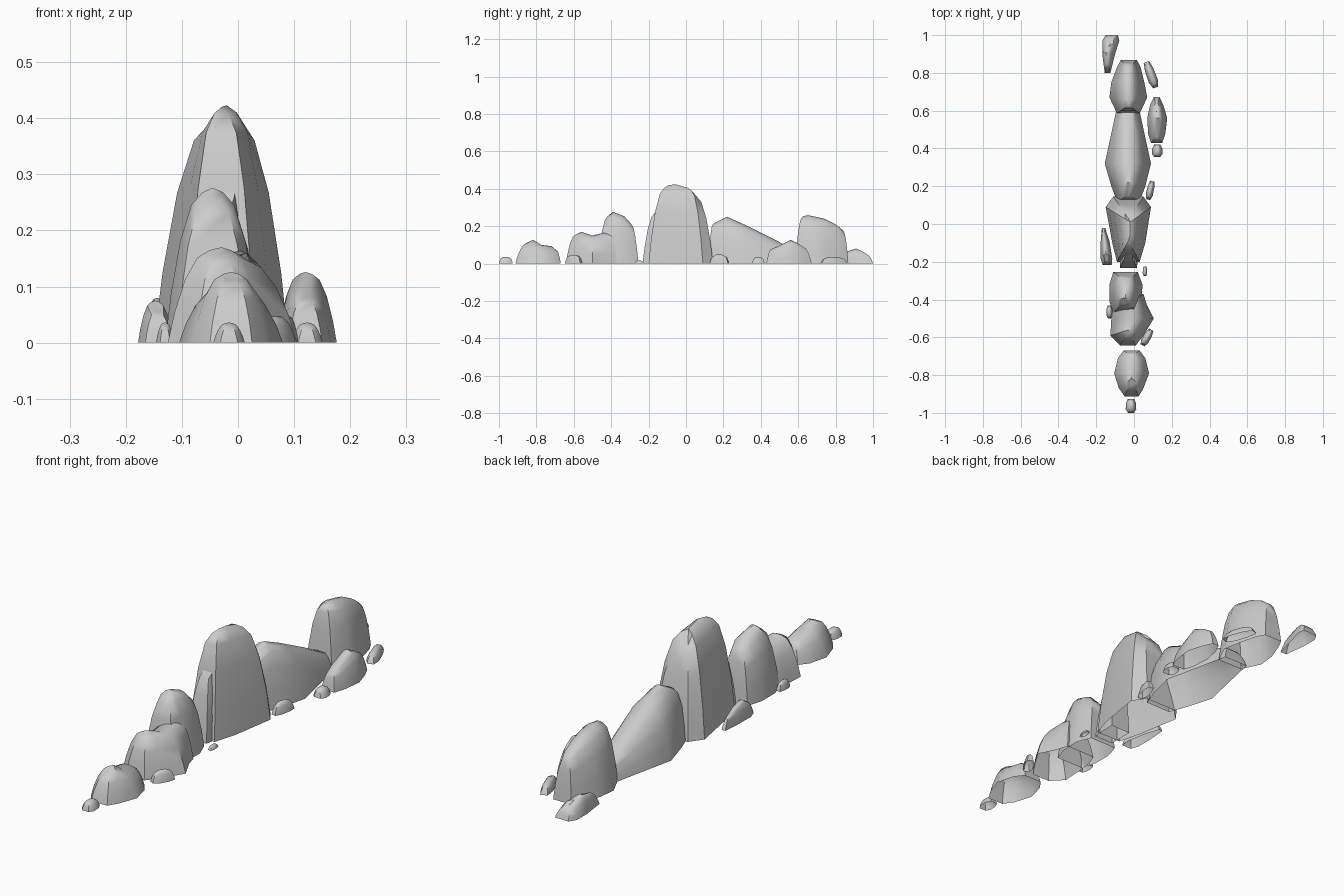
import bpy, bmesh, math

# Arch used for every cross-section: (fraction inward, fraction of height)
ARCH = [(0, 0), (.12, .31), (.32, .66), (.55, .89), (.78, .97)]


def rock(name, stations, loc=(0, 0), yaw=0):
    """Open-bottomed rock lofted along y.
    Station: base y, base left x, base right x, ridge x, ridge y, ridge z."""
    bm = bmesh.new()
    rows = []
    for y, xl, xr, rx, ry, rz in stations:
        left = [(xl + (rx - xl) * t, y + (ry - y) * t, rz * h) for t, h in ARCH]
        right = [(xr + (rx - xr) * t, y + (ry - y) * t, rz * h) for t, h in ARCH]
        pts = left + [(rx, ry, rz)] + right[::-1]
        rows.append([bm.verts.new(p) for p in pts])
    for a, b in zip(rows, rows[1:]):
        for i in range(len(a) - 1):
            bm.faces.new((a[i], b[i], b[i + 1], a[i + 1]))
    # End walls
    for r in (rows[0], rows[-1]):
        n = len(r) - 1
        for i in range(n // 2):
            quad = [r[i], r[i + 1], r[n - i - 1], r[n - i]]
            bm.faces.new(list(dict.fromkeys(quad)))
    bmesh.ops.recalc_face_normals(bm, faces=bm.faces)
    top = max(bm.faces, key=lambda f: f.calc_center_median().z)
    if top.normal.z < 0:
        bmesh.ops.reverse_faces(bm, faces=bm.faces)
    me = bpy.data.meshes.new(name)
    bm.to_mesh(me)
    bm.free()
    ob = bpy.data.objects.new(name, me)
    bpy.context.collection.objects.link(ob)
    ob.location = (*loc, 0)
    ob.rotation_euler.z = math.radians(yaw)
    bpy.context.view_layer.objects.active = ob
    ob.select_set(True)
    bpy.ops.object.shade_smooth_by_angle(angle=math.radians(40))
    ob.select_set(False)


def pebble(name, x, y, w, l, h, yaw=0):
    """Small rounded stone with half width w and half length l."""
    rock(name, [(l * s, -w * k, w * k, 0, l * r, h * q) for s, k, r, q in
                ((-1, .55, -.5, .85), (-.5, 1, -.3, 1), (.4, .95, .25, 1), (1, .6, .5, .85))],
         (x, y), yaw)


# Main chain of rocks, back to front
rock("back_rock", [
    (.585, -.09, .03, -.03, .63, .255), (.67, -.13, .07, -.03, .66, .257),
    (.75, -.12, .055, -.03, .74, .24), (.83, -.09, .035, -.03, .80, .21),
    (.868, -.07, .015, -.03, .83, .185)])
rock("long_sloping_rock", [
    (.12, -.09, .03, -.03, .15, .215), (.20, -.12, .06, -.03, .22, .25),
    (.32, -.155, .09, -.03, .32, .205), (.48, -.12, .055, -.03, .48, .125),
    (.62, -.09, .025, -.03, .58, .07)])
rock("tall_rock", [
    (-.20, -.09, .03, -.03, -.09, .42), (-.10, -.115, .06, -.02, -.055, .423),
    (.09, -.15, .09, -.02, .01, .405), (.145, -.11, .05, -.03, .03, .37)])
rock("front_slab", [
    (-.232, -.075, .015, -.03, -.145, .28), (-.21, -.075, .018, -.025, -.138, .297),
    (-.12, -.075, .02, -.025, -.12, .28)])
rock("pointed_rock", [
    (-.47, -.11, .02, -.045, -.405, .26), (-.41, -.13, .04, -.045, -.39, .276),
    (-.32, -.13, .045, -.04, -.33, .253), (-.255, -.11, .02, -.04, -.305, .22)])
rock("low_rock", [
    (-.642, -.075, .01, -.03, -.575, .16), (-.59, -.125, .05, -.03, -.56, .17),
    (-.50, -.12, .105, -.01, -.50, .15), (-.42, -.11, .065, .0, -.44, .165),
    (-.37, -.09, .05, .0, -.41, .16)])
rock("front_rock", [
    (-.912, -.05, .025, -.012, -.83, .115), (-.87, -.08, .05, -.012, -.815, .126),
    (-.79, -.105, .08, -.015, -.775, .1), (-.71, -.085, .06, -.015, -.72, .093),
    (-.67, -.055, .03, -.015, -.70, .075)])

# Medium side rocks
rock("right_side_rock", [
    (.43, .09, .15, .12, .465, .08), (.475, .075, .165, .12, .49, .092),
    (.56, .07, .176, .12, .56, .126), (.63, .085, .155, .12, .59, .11),
    (.672, .105, .135, .12, .615, .09)])
rock("back_left_rock", [
    (.80, -.155, -.125, -.142, .87, .065), (.90, -.168, -.10, -.145, .91, .08),
    (.97, -.168, -.078, -.135, .94, .065), (1, -.15, -.085, -.125, .955, .05)])
rock("left_side_rock", [
    (-.217, -.165, -.118, -.145, -.185, .055), (-.18, -.178, -.115, -.148, -.155, .075),
    (-.09, -.176, -.13, -.155, -.11, .065), (-.02, -.17, -.153, -.16, -.07, .05)])

# Scattered pebbles
for i, p in enumerate([
        (-.016, -.963, .028, .037, .036), (.09, .79, .025, .072, .036, 20),
        (.123, .387, .028, .033, .036), (.086, .178, .019, .05, .048, -12),
        (.058, -.25, .012, .025, .016), (-.13, -.465, .016, .034, .036),
        (.068, -.601, .021, .047, .047, -30)]):
    pebble(f"pebble_{i + 1}", *p)
